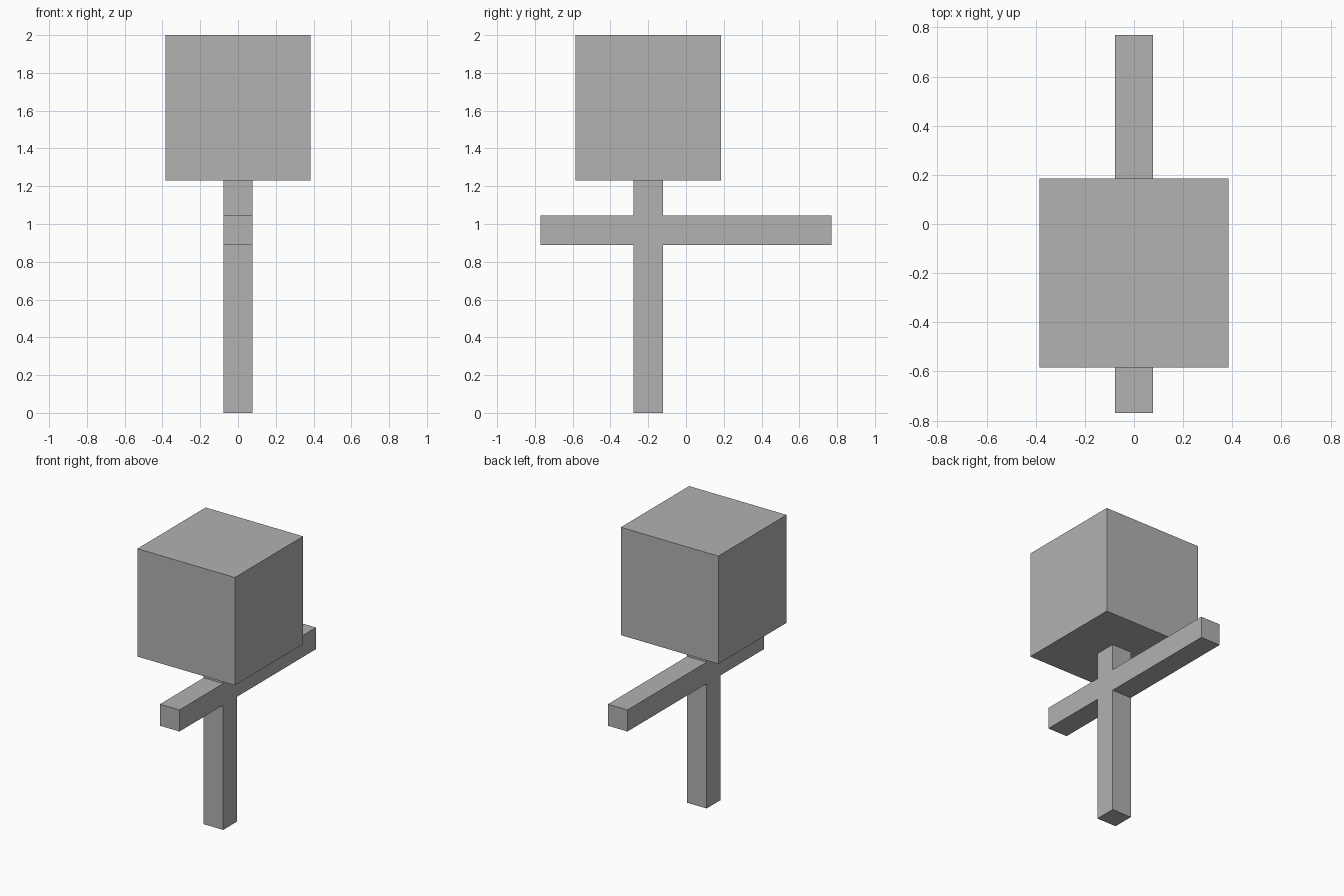
import bpy
import bmesh

if "Cube" in bpy.data.objects:
    bpy.data.objects.remove(bpy.data.objects["Cube"], do_unlink=True)

GREY = (0.445, 0.445, 0.445, 1)
U = 2 / 26                    # module: the model is 26 modules tall
POST_Y = -0.2                 # post and head share this axis

grey = bpy.data.materials.new("plain grey")
grey.use_nodes = True
grey.diffuse_color = GREY
grey.node_tree.nodes["Principled BSDF"].inputs["Base Color"].default_value = GREY


def extrude_profile(name, profile, width):
    """Extrude a closed (y, z) outline along x, centred on x = 0."""
    bm = bmesh.new()
    face = bm.faces.new([bm.verts.new((-width / 2, y, z)) for y, z in profile])
    side = bmesh.ops.extrude_face_region(bm, geom=[face])
    verts = [v for v in side["geom"] if isinstance(v, bmesh.types.BMVert)]
    bmesh.ops.translate(bm, verts=verts, vec=(width, 0, 0))
    bmesh.ops.recalc_face_normals(bm, faces=bm.faces)
    mesh = bpy.data.meshes.new(name)
    bm.to_mesh(mesh)
    bm.free()
    mesh.materials.append(grey)
    obj = bpy.data.objects.new(name, mesh)
    bpy.context.collection.objects.link(obj)
    return obj


# Post and crossbar as one cross-shaped beam
back, front = POST_Y + U, POST_Y - U
reach = 10 * U
low, high = 0.89, 0.89 + 2 * U
neck = 16 * U
extrude_profile("post_and_crossbar", [
    (front, 0), (back, 0), (back, low), (reach, low), (reach, high), (back, high),
    (back, neck), (front, neck), (front, high), (-reach, high), (-reach, low), (front, low),
], 2 * U)

# Cube head on top of the post
half = 5 * U
extrude_profile("head", [
    (POST_Y - half, neck), (POST_Y + half, neck), (POST_Y + half, 2), (POST_Y - half, 2),
], 2 * half)
